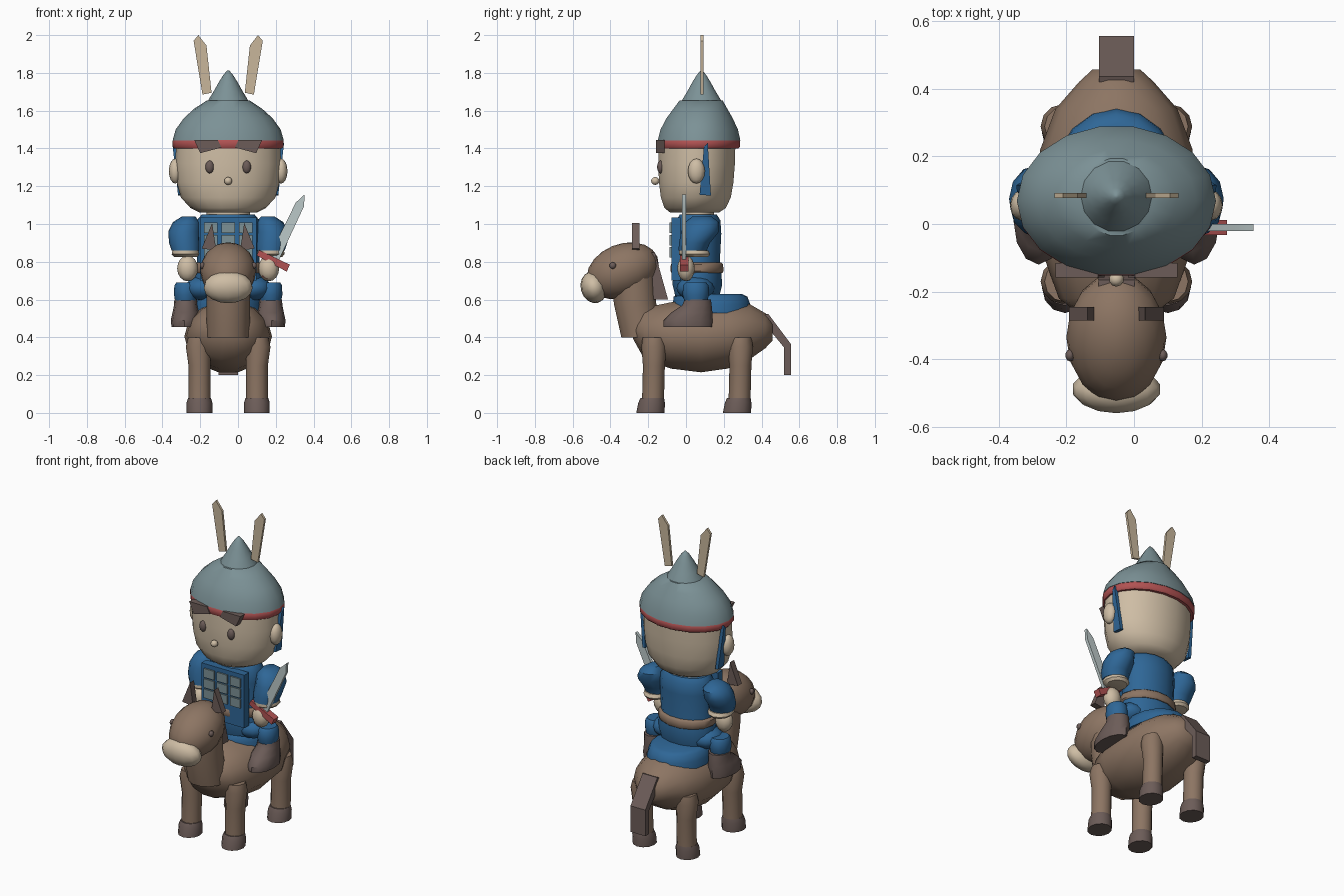
import bpy, bmesh, math
from mathutils import Vector, Matrix

CX = -0.052   # mirror plane of rider and mount


def mat(name, r, g, b):
    m = bpy.data.materials.new(name)
    m.diffuse_color = (r, g, b, 1)
    return m


SKIN = mat("skin", .62, .51, .375)
TAN = mat("crest_tan", .58, .47, .33)
BROWN = mat("hide_brown", .265, .178, .125)
DARK = mat("dark_brown", .15, .108, .098)
BLUE = mat("cloth_blue", .028, .135, .31)
STEEL = mat("helmet_steel", .20, .285, .305)
RED = mat("band_red", .44, .085, .085)
BLADE = mat("blade_silver", .50, .58, .58)


def finish(name, bm, m, angle=45):
    bmesh.ops.recalc_face_normals(bm, faces=bm.faces)
    me = bpy.data.meshes.new(name)
    bm.to_mesh(me)
    bm.free()
    me.materials.append(m)
    ob = bpy.data.objects.new(name, me)
    ob.location.x = CX
    bpy.context.collection.objects.link(ob)
    bpy.ops.object.select_all(action='DESELECT')
    ob.select_set(True)
    bpy.context.view_layer.objects.active = ob
    bpy.ops.object.shade_smooth_by_angle(angle=math.radians(angle))
    return ob


def loft(name, m, rings, n=16, axis='z', angle=45):
    """Elliptical rings (t, centre u, centre v, radius u, radius v) along an axis."""
    bm = bmesh.new()
    loops = []
    for t, cu, cv, ru, rv in rings:
        loop = []
        for i in range(n):
            a = 2 * math.pi * i / n
            u, v = cu + ru * math.cos(a), cv + rv * math.sin(a)
            loop.append(bm.verts.new((u, v, t) if axis == 'z' else (u, t, v)))
        loops.append(loop)
    for a, b in zip(loops, loops[1:]):
        for i in range(n):
            j = (i + 1) % n
            bm.faces.new((a[i], a[j], b[j], b[i]))
    bm.faces.new(loops[0])
    bm.faces.new(loops[-1])
    return finish(name, bm, m, angle)


def ball(name, m, c, r, u=14, v=8, tilt=0):
    bm = bmesh.new()
    bmesh.ops.create_uvsphere(bm, u_segments=u, v_segments=v, radius=1)
    mx = Matrix.Translation(c) @ Matrix.Rotation(tilt, 4, 'X') @ Matrix.Diagonal((*r, 1))
    bmesh.ops.transform(bm, matrix=mx, verts=bm.verts)
    return finish(name, bm, m, 60)


def plate(name, m, pts, lo, hi, axis='y'):
    """Polygon in xz (axis y) or yz (axis x), extruded from lo to hi."""
    bm = bmesh.new()
    pos = (lambda p, d: (p[0], d, p[1])) if axis == 'y' else (lambda p, d: (d, p[0], p[1]))
    a = [bm.verts.new(pos(p, lo)) for p in pts]
    b = [bm.verts.new(pos(p, hi)) for p in pts]
    bm.faces.new(a)
    bm.faces.new(b)
    for i in range(len(pts)):
        j = (i + 1) % len(pts)
        bm.faces.new((a[i], a[j], b[j], b[i]))
    return finish(name, bm, m, 30)


def box(name, m, x0, x1, y0, y1, z0, z1):
    return plate(name, m, [(x0, z0), (x1, z0), (x1, z1), (x0, z1)], y0, y1)


# ---- mount ----
loft("mount_body", BROWN, [
    (-.28, 0, .44, .09, .05), (-.22, 0, .42, .17, .14), (-.08, 0, .41, .22, .18),
    (.08, 0, .405, .232, .195), (.22, 0, .415, .225, .185), (.34, 0, .43, .18, .148),
    (.42, 0, .435, .11, .095), (.457, 0, .435, .07, .055)], 14, 'y')
loft("mount_neck", BROWN, [
    (.40, 0, -.23, .115, .115), (.58, 0, -.27, .115, .115), (.76, 0, -.28, .115, .115)], 14)
ball("mount_head", BROWN, (0, -.335, .752), (.148, .198, .142), 16, 10, math.radians(22))
ball("muzzle", SKIN, (0, -.488, .665), (.132, .07, .085), 14, 8, math.radians(15))
plate("mane", DARK, [(-.20, .85), (-.165, .85), (-.095, .60), (-.18, .60)], -.053, .053, 'x')
plate("tail", DARK, [(.42, .52), (.435, .525), (.555, .365), (.555, .2), (.52, .2),
                     (.52, .345), (.41, .48)], -.052, .052, 'x')
for s, side in ((-1, "left"), (1, "right")):
    plate(side + "_mount_ear", DARK, [(s * .063, .86), (s * .14, .87), (s * .085, 1.005)],
          -.285, -.245)
    ball(side + "_mount_eye", DARK, (s * .137, -.388, .78), (.014, .018, .018), 10, 6)
    for y, end in ((-.17, "front"), (.288, "rear")):
        x = s * .152
        loft(f"{side}_{end}_mount_leg", BROWN, [
            (.05, x, y - .005, .058, .058), (.25, x, y, .058, .058),
            (.35, x + s * .006, y, .066, .066), (.40, x, y, .06, .06)], 12)
        loft(f"{side}_{end}_hoof", DARK, [
            (0, x, y - .018, .068, .075), (.055, x, y - .012, .068, .07),
            (.08, x, y - .008, .06, .062)], 12)

# ---- saddle ----
loft("saddle", BLUE, [(.53, 0, .135, .185, .21), (.575, 0, .135, .18, .205),
                      (.615, 0, .13, .165, .195), (.63, 0, .125, .14, .17)], 16)

# ---- rider torso ----
loft("tunic", BLUE, [
    (.62, 0, .06, .175, .12), (.68, 0, .06, .185, .135), (.74, 0, .06, .175, .13),
    (.80, 0, .06, .165, .122), (.95, 0, .065, .168, .125), (1.02, 0, .065, .165, .12),
    (1.05, 0, .065, .14, .10)], 14)
loft("belt", BROWN, [(.74, 0, .058, .172, .137), (.75, 0, .058, .182, .144),
                     (.785, 0, .058, .18, .142), (.795, 0, .058, .168, .132)], 14)
loft("neck", SKIN, [(1.03, 0, .065, .115, .085), (1.075, 0, .065, .115, .085)], 14)

# ---- chest armour: cloth panel with rows of steel plates ----
box("armour_panel", BLUE, -.15, .15, -.078, -.03, .70, 1.035)
for row in range(3):
    z = .98 - row * .065
    for col in (-1, 0, 1):
        x = col * .092
        box("armour_plate", STEEL, x - .036, x + .036, -.087, -.07, z - .028, z + .028)

# ---- limbs ----
for s, side in ((-1, "left"), (1, "right")):
    x = s * .225
    loft(side + "_sleeve", BLUE, [
        (.86, x, .035, .075, .075), (.90, x + s * .005, .045, .083, .082),
        (.96, x + s * .007, .075, .085, .10), (1.01, x - s * .005, .085, .072, .09),
        (1.04, x - s * .015, .085, .035, .05)], 12)
    loft(side + "_cuff", SKIN, [
        (.825, x, .05, .06, .065), (.84, x, .045, .074, .083),
        (.86, x, .04, .07, .078)], 12)
    ball(side + "_hand", SKIN, (x - s * .01, 0, .765), (.055, .046, .068), 12, 8)
    ball(side + "_thigh", BLUE, (s * .13, .05, .66), (.10, .10, .065), 12, 8)
    loft(side + "_trouser_leg", BLUE, [
        (.59, x, .052, .055, .06), (.625, x, .052, .062, .07),
        (.675, x, .052, .06, .068), (.69, x, .052, .05, .055)], 12)
    loft(side + "_boot", DARK, [
        (.455, x + s * .005, .01, .07, .128), (.49, x + s * .005, .01, .074, .13),
        (.53, x, .03, .07, .11), (.57, x, .058, .062, .078),
        (.60, x, .062, .06, .07)], 12)

# ---- sword: blade, guard and grip along a slanted axis ----
hilt, axis_dir = Vector((.237, .805)), Vector((.43, .90)).normalized()
cross = Vector((axis_dir.y, -axis_dir.x))


def sword_part(name, m, pts, y0, y1):
    plate(name, m, [tuple(hilt + cross * u + axis_dir * v) for u, v in pts], y0, y1)


sword_part("blade", BLADE, [(-.027, .01), (.027, .01), (.024, .33), (0, .39), (-.024, .33)],
           -.02, 0)
sword_part("guard", RED, [(-.09, -.012), (.09, -.02), (.09, .02), (-.09, .02)], -.032, .012)
sword_part("grip", RED, [(-.015, -.10), (.015, -.10), (.015, 0), (-.015, 0)], -.025, .005)

# ---- head ----
loft("head", SKIN, [
    (1.06, 0, .045, .15, .13), (1.085, 0, .048, .20, .165), (1.14, 0, .052, .25, .188),
    (1.22, 0, .054, .272, .20), (1.32, 0, .056, .28, .206), (1.44, 0, .06, .275, .205)], 18)
ball("nose", SKIN, (0, -.163, 1.228), (.022, .022, .021), 10, 6)
for s, side in ((-1, "left"), (1, "right")):
    ball(side + "_eye", DARK, (s * .098, -.135, 1.302), (.023, .018, .034), 12, 8)
    plate(side + "_eyebrow", DARK, [(s * .055, 1.445), (s * .18, 1.445), (s * .148, 1.375),
                                    (s * .035, 1.405)], -.158, -.115)
    ball(side + "_ear", SKIN, (s * .28, .055, 1.28), (.034, .045, .066), 12, 8)
    # cheek flap hanging from the helmet, leaning inward
    flap = plate(side + "_helmet_flap", BLUE, [(.095, 1.41), (.115, 1.43), (.132, 1.15),
                                               (.072, 1.155)], -.01, .01, 'x')
    for v in flap.data.vertices:
        v.co.x += s * (.255 + (v.co.z - 1.15) * .11)

# ---- helmet ----
loft("helmet_band", RED, [(1.40, 0, .066, .285, .215), (1.41, 0, .067, .294, .222),
                          (1.44, 0, .067, .294, .223), (1.45, 0, .067, .285, .215)], 18)
loft("helmet_dome", STEEL, [
    (1.443, 0, .069, .294, .222), (1.50, 0, .07, .278, .208), (1.56, 0, .072, .235, .178),
    (1.61, 0, .076, .18, .145), (1.655, 0, .08, .112, .115)], 18, angle=50)
loft("helmet_spike", STEEL, [
    (1.645, 0, .082, .11, .11), (1.665, 0, .082, .10, .10), (1.70, 0, .082, .078, .078),
    (1.75, 0, .082, .05, .05), (1.79, 0, .082, .025, .025), (1.812, 0, .082, .006, .006)],
    14, angle=50)
for s, side in ((-1, "left"), (1, "right")):
    plate(side + "_crest_blade", TAN, [
        (s * .088, 1.695), (s * .136, 1.685), (s * .183, 1.97), (s * .158, 2.0),
        (s * .115, 1.945)], .077, .092)
